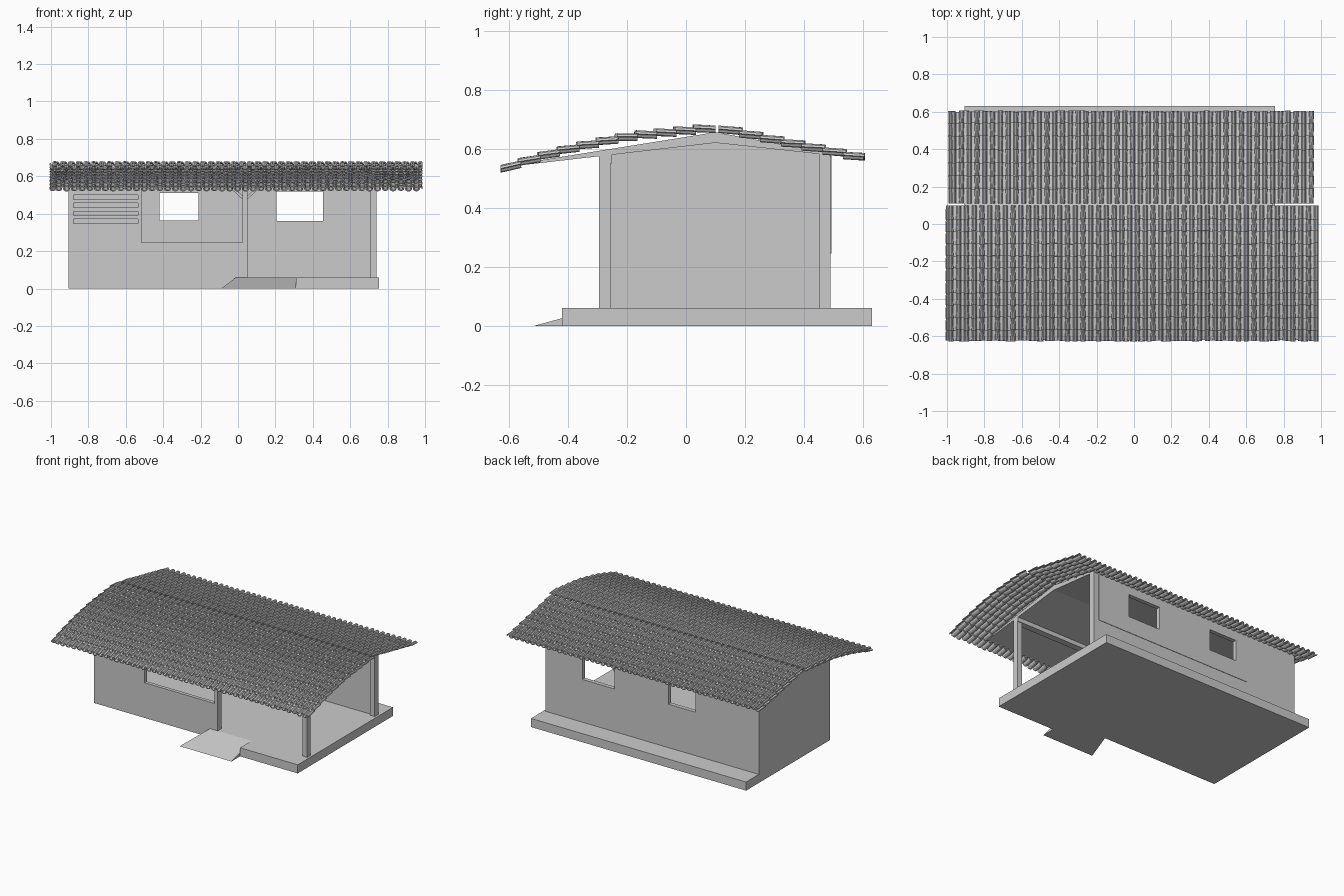
import bpy, bmesh, math, random
from mathutils import Vector

random.seed(4)
cube = bpy.data.objects.get("Cube")
if cube:
    bpy.data.objects.remove(cube, do_unlink=True)

grey = bpy.data.materials.new("plain_grey")
grey.use_nodes = True
grey.diffuse_color = (0.6, 0.6, 0.6, 1)
grey.node_tree.nodes["Principled BSDF"].inputs["Base Color"].default_value = (0.6, 0.6, 0.6, 1)


def finish(name, bm):
    bmesh.ops.recalc_face_normals(bm, faces=bm.faces)
    mesh = bpy.data.meshes.new(name)
    bm.to_mesh(mesh)
    bm.free()
    mesh.materials.append(grey)
    obj = bpy.data.objects.new(name, mesh)
    bpy.context.collection.objects.link(obj)
    return obj


def prism(name, outline, shift):
    """Closed outline of 3D points swept along a vector."""
    bm = bmesh.new()
    face = bm.faces.new([bm.verts.new(p) for p in outline])
    swept = bmesh.ops.extrude_face_region(bm, geom=[face])["geom"]
    verts = [v for v in swept if isinstance(v, bmesh.types.BMVert)]
    bmesh.ops.translate(bm, verts=verts, vec=Vector(shift))
    return finish(name, bm)


def box(name, x0, x1, y0, y1, z0, z1):
    ring = [(x0, y0, z0), (x1, y0, z0), (x1, y1, z0), (x0, y1, z0)]
    return prism(name, ring, (0, 0, z1 - z0))


def wall(name, x0, x1, z0, z1, y0, y1, holes):
    """Wall along x with rectangular holes (x0, x1, z0, z1)."""
    bm = bmesh.new()
    xs = sorted({x0, x1, *[v for h in holes for v in h[:2]]})
    zs = sorted({z0, z1, *[v for h in holes for v in h[2:]]})
    for a, b in zip(xs, xs[1:]):
        for c, d in zip(zs, zs[1:]):
            mx, mz = (a + b) / 2, (c + d) / 2
            if not any(h[0] < mx < h[1] and h[2] < mz < h[3] for h in holes):
                bm.faces.new([bm.verts.new((x, y0, z)) for x, z in ((a, c), (b, c), (b, d), (a, d))])
    bmesh.ops.remove_doubles(bm, verts=bm.verts, dist=1e-4)
    swept = bmesh.ops.extrude_face_region(bm, geom=bm.faces[:])["geom"]
    verts = [v for v in swept if isinstance(v, bmesh.types.BMVert)]
    bmesh.ops.translate(bm, verts=verts, vec=Vector((0, y1 - y0, 0)))
    bmesh.ops.dissolve_limit(bm, angle_limit=0.01, verts=bm.verts, edges=bm.edges)
    return finish(name, bm)


def height(path, y):
    """Height on a piecewise path of (y, z) points."""
    pts = sorted(path)
    for (ya, za), (yb, zb) in zip(pts, pts[1:]):
        if y <= yb:
            break
    return za + (zb - za) * (y - ya) / (yb - ya)


def tiled_slope(name, path, x0, x1, rows, columns):
    """Overlapping rows of barrel tiles, alternating covers and pans."""
    bm = bmesh.new()
    y_top, y_low = path[0][0], path[-1][0]
    step, pitch = (y_low - y_top) / rows, (x1 - x0) / columns
    segments = 5
    for r in range(rows):
        for c in range(columns):
            for cover in (True, False):
                jitter = random.uniform(-0.004, 0.004)
                ya = y_top + r * step
                yb = ya + step * (1.12 if r < rows - 1 else 1) + jitter
                mid = x0 + (c + (0.5 if cover else 0)) * pitch
                if not cover and c == 0:
                    mid += pitch * 0.25
                rings = []
                for y, lift, width in ((ya, -0.004, 0.26), (yb, 0.007, 0.32)):
                    ring = []
                    for i in range(segments + 1):
                        a = math.pi * i / segments
                        bulge = 0.012 * math.sin(a) * (1 if cover else -0.7)
                        z = height(path, y) + lift + bulge
                        ring.append(bm.verts.new((mid - math.cos(a) * pitch * width, y, z)))
                    rings.append(ring)
                for i in range(segments):
                    bm.faces.new((rings[0][i], rings[0][i + 1], rings[1][i + 1], rings[1][i]))
    obj = finish(name, bm)
    for face in obj.data.polygons:
        if face.normal.z < 0:
            face.flip()
    solid = obj.modifiers.new("thickness", "SOLIDIFY")
    solid.thickness = 0.006
    solid.offset = -1
    return obj


# Floor slab, stepped forward under the open porch
LEFT, RIGHT, FRONT, BACK = -0.905, 0.74, -0.295, 0.49
FLOOR, TOP = 0.06, 0.585
slab = [(LEFT, 0.63), (LEFT, FRONT), (0.31, FRONT), (0.31, -0.42), (0.755, -0.42), (0.755, 0.63)]
prism("floor_slab", [(x, y, 0) for x, y in slab], (0, 0, FLOOR))

# Entrance ramp, flared on one side
bm = bmesh.new()
low = [bm.verts.new(p) for p in ((-0.09, -0.515, 0), (0.31, -0.515, 0), (0.31, FRONT, 0), (-0.01, FRONT, 0))]
high = [bm.verts.new(p) for p in ((0.31, FRONT, FLOOR), (-0.01, FRONT, FLOOR))]
for loop in ((low[0], low[1], high[0], high[1]), (low[1], low[2], high[0]),
             (low[0], high[1], low[3]), (low[2], low[3], high[1], high[0]), low):
    bm.faces.new(loop)
finish("entrance_ramp", bm)

# Walls
slits = [(-0.88, -0.535, z, z + 0.023) for z in (0.348, 0.39, 0.433, 0.476)]
wall("front_wall", LEFT, 0.025, FLOOR, 0.56, FRONT, FRONT + 0.025,
     slits + [(-0.515, 0.024, 0.245, 0.55)])
windows = [(-0.42, -0.21, 0.365, 0.512), (0.205, 0.455, 0.36, 0.52)]
wall("back_wall", LEFT, RIGHT, FLOOR, TOP, BACK - 0.025, BACK, windows)
wall("back_wall_panel", -0.51, 0.70, 0.245, 0.575, BACK, BACK + 0.003, windows)
gable = [(FRONT, FLOOR), (BACK, FLOOR), (BACK, TOP), (0.1, 0.64), (FRONT, 0.582)]
prism("end_wall", [(LEFT, y, z) for y, z in gable], (0.025, 0, 0))

# Posts, top beam and braces of the porch
box("middle_post", 0.025, 0.05, FRONT, -0.255, FLOOR, 0.56)
box("corner_post", 0.705, RIGHT, FRONT, -0.255, FLOOR, 0.56)
box("back_post", 0.705, RIGHT, BACK - 0.04, BACK, FLOOR, TOP)
box("front_beam", LEFT, RIGHT, FRONT, -0.25, 0.55, 0.58)
for side, word in ((-1, "left"), (1, "right")):
    brace = [(0.037, 0.465), (0.037, 0.485), (0.037 + side * 0.075, 0.552), (0.037 + side * 0.095, 0.552)]
    order = (brace[0], brace[3], brace[2], brace[1])
    prism(word + "_brace", [(x, -0.285, z) for x, z in order], (0, 0.02, 0))

# Solid roof deck
deck = [(-0.55, 0.545), (0.1, 0.62), (0.47, 0.58), (0.47, 0.588), (0.1, 0.656), (-0.55, 0.552)]
prism("roof_deck", [(LEFT, y, z) for y, z in deck], (RIGHT - LEFT, 0, 0))

# Tiles on both slopes
tiled_slope("front_tiles", [(0.1, 0.671), (-0.2, 0.641), (-0.4, 0.599), (-0.55, 0.556), (-0.625, 0.527)],
            -1.0, 0.995, 11, 48)
tiled_slope("back_tiles", [(0.11, 0.671), (0.3, 0.629), (0.45, 0.6), (0.603, 0.567)],
            -0.985, 0.97, 7, 47)
